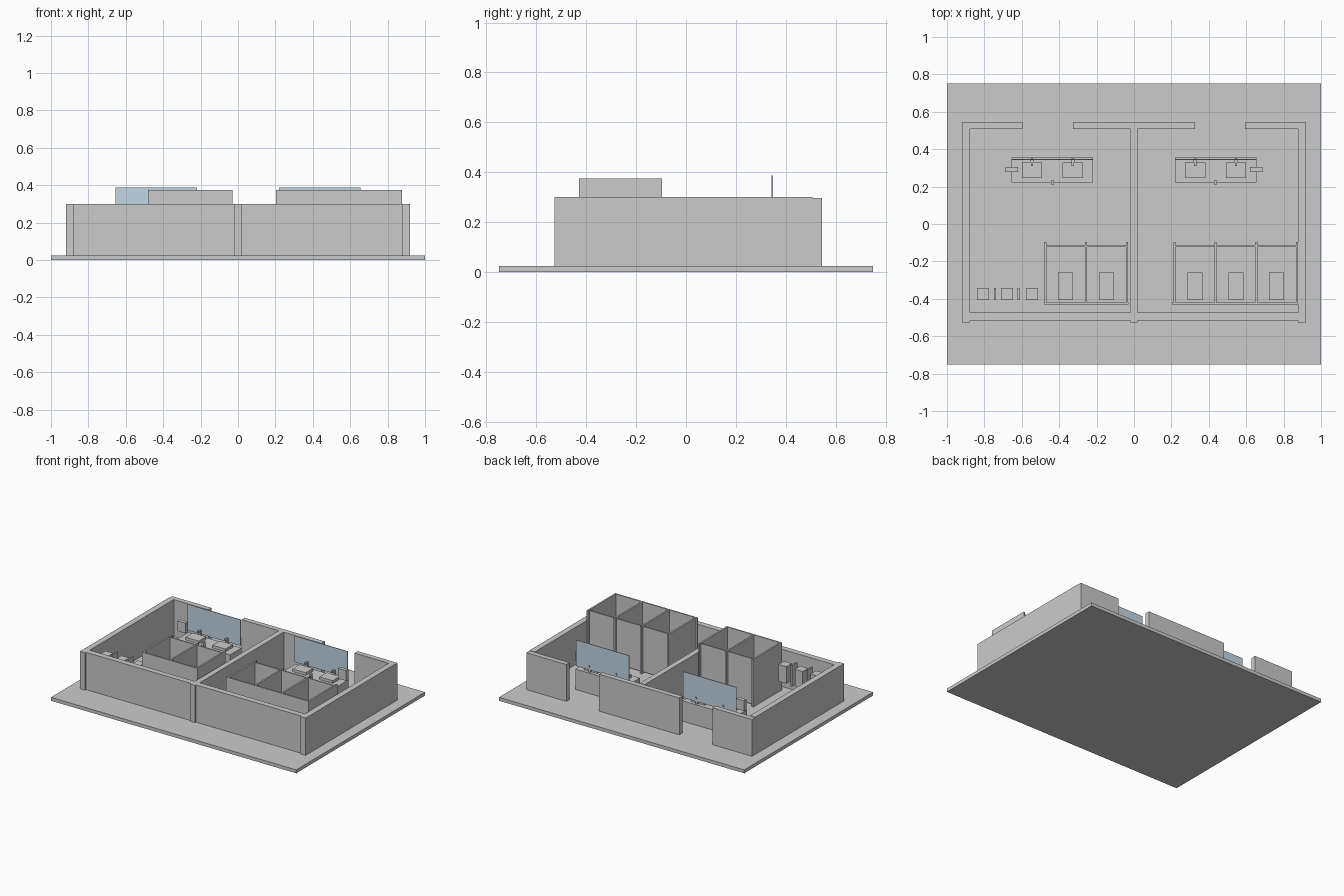
import bpy

if "Cube" in bpy.data.objects:
    bpy.data.objects.remove(bpy.data.objects["Cube"])

mirror_mat = bpy.data.materials.new("mirror_blue")
mirror_mat.diffuse_color = (0.55, 0.68, 0.78, 1)
mirror_mat.use_nodes = True
mirror_mat.node_tree.nodes["Principled BSDF"].inputs["Base Color"].default_value = mirror_mat.diffuse_color


def box(name, x0, x1, y0, y1, z0, z1, mat=None):
    """Axis-aligned box given by its limits."""
    bpy.ops.mesh.primitive_cube_add(
        size=1, location=((x0 + x1) / 2, (y0 + y1) / 2, (z0 + z1) / 2))
    ob = bpy.context.object
    ob.name = name
    ob.scale = (x1 - x0, y1 - y0, z1 - z0)
    bpy.ops.object.transform_apply(location=False, rotation=False)
    if mat:
        ob.data.materials.append(mat)
    return ob


FLOOR, WALL, BACK = 0.025, 0.30, 0.297

# Floor slab
box("floor_slab", -1, 1, -0.75, 0.75, 0, FLOOR)

# Side, dividing and front walls
for name, x0, x1 in (("left_wall", -0.92, -0.877),
                     ("dividing_wall", -0.02, 0.02),
                     ("right_wall", 0.877, 0.92)):
    box(name, x0, x1, -0.527, 0.508, FLOOR, WALL)
box("front_wall_left", -0.877, -0.02, -0.516, -0.474, FLOOR, WALL)
box("front_wall_right", 0.02, 0.877, -0.516, -0.474, FLOOR, WALL)

# Back wall pieces, leaving two doorways
for name, x0, x1 in (("back_wall_left", -0.92, -0.597),
                     ("back_wall_middle", -0.327, 0.327),
                     ("back_wall_right", 0.594, 0.92)):
    box(name, x0, x1, 0.508, 0.545, FLOOR, BACK)


# Toilet stalls: partitions, rear panel, doors, toilets
def stalls(side, centres, rear_start, rear_end):
    half = 0.109
    edges = [c - half for c in centres] + [centres[-1] + half]
    for x in edges:
        box(side + "_stall_partition", x - 0.006, x + 0.006,
            -0.425, -0.097, FLOOR, 0.375)
    box(side + "_stall_rear_panel", rear_start, rear_end,
        -0.43, -0.42, FLOOR, 0.375)
    for c in centres:
        box(side + "_stall_door", c - half + 0.006, c + half - 0.006,
            -0.123, -0.114, FLOOR + 0.01, 0.37)
        box(side + "_toilet", c - 0.04, c + 0.04, -0.407, -0.258, FLOOR, 0.115)


stalls("left", (-0.365, -0.147), -0.481, -0.03)
stalls("right", (0.326, 0.545, 0.763), 0.202, 0.877)

# Urinals with small screens between them
for x in (-0.808, -0.679, -0.546):
    box("urinal", x - 0.032, x + 0.032, -0.407, -0.343, 0.13, 0.255)
for x in (-0.744, -0.618):
    box("urinal_screen", x - 0.005, x + 0.005, -0.407, -0.343, 0.12, 0.275)

# Washing areas, mirrored left and right
for side, s in (("left", -1), ("right", 1)):
    def part(name, cx, w, *rest):
        box(side + "_" + name, s * cx - w / 2, s * cx + w / 2, *rest)

    part("counter", 0.437, 0.434, 0.222, 0.355, FLOOR, 0.175)
    part("mirror", 0.437, 0.434, 0.343, 0.348, 0.195, 0.387, mirror_mat)
    part("soap_dispenser", 0.437, 0.016, 0.212, 0.233, 0.17, 0.215)
    part("hand_dryer", 0.654, 0.065, 0.277, 0.305, 0.205, 0.28)
    for cx in (0.327, 0.546):
        part("basin", cx, 0.108, 0.245, 0.33, 0.175, 0.195)
        part("faucet_post", cx, 0.016, 0.33, 0.343, 0.175, 0.225)
        part("faucet_spout", cx, 0.012, 0.31, 0.353, 0.215, 0.227)
